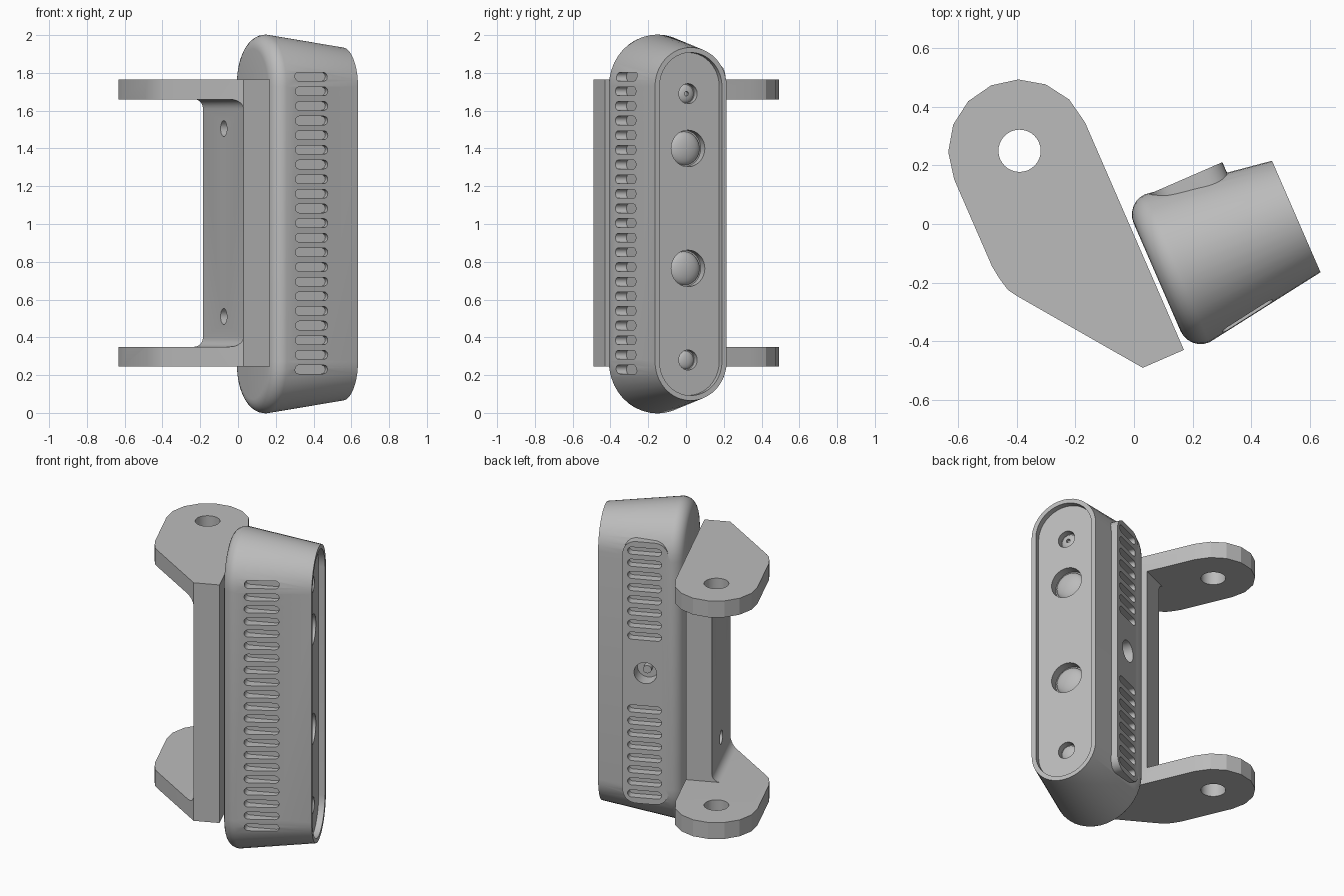
import bpy, bmesh
from math import sin, cos, pi, radians

if "Cube" in bpy.data.objects:
    bpy.data.objects.remove(bpy.data.objects["Cube"])

grey = bpy.data.materials.new("plain grey")
grey.use_nodes = True
GREY = (0.5, 0.5, 0.5, 1)
grey.diffuse_color = GREY
grey.node_tree.nodes["Principled BSDF"].inputs["Base Color"].default_value = GREY

TURN = radians(23.5)      # everything is built square, then turned about z
MID = -0.197              # middle of the housing across its width
STRAIGHT = 0.728          # half length of the housing's straight sides
PITCH = 0.0775            # vent spacing


def rounded(cx, cy, w, h, r, n=8):
    """Rounded rectangle outline; a circle or slot when r is half the width."""
    pts = []
    for k, (sx, sy) in enumerate([(1, 1), (-1, 1), (-1, -1), (1, -1)]):
        for i in range(n + 1):
            a = (k + i / n) * pi / 2
            pts.append((cx + sx * (w / 2 - r) + r * cos(a),
                        cy + sy * (h / 2 - r) + r * sin(a)))
    return pts


def circle(cx, cy, r, n=8):
    return rounded(cx, cy, 2 * r, 2 * r, r, n)


def place(axis, c, p):
    a, b = p
    return {"x": (c, a, b), "y": (a, c, b), "z": (a, b, c)}[axis]


def build(name, axis, *lofts):
    """Object made of capped lofts, each a list of (position, outline)."""
    bm = bmesh.new()
    for rings in lofts:
        loops = [[bm.verts.new(place(axis, c, p)) for p in pts] for c, pts in rings]
        for lo, hi in zip(loops, loops[1:]):
            for i in range(len(lo)):
                bm.faces.new((lo[i - 1], lo[i], hi[i], hi[i - 1]))
        bm.faces.new(loops[0])
        bm.faces.new(loops[-1])
    bmesh.ops.remove_doubles(bm, verts=bm.verts, dist=1e-5)
    bmesh.ops.recalc_face_normals(bm, faces=bm.faces)
    mesh = bpy.data.meshes.new(name)
    bm.to_mesh(mesh)
    bm.free()
    mesh.materials.append(grey)
    ob = bpy.data.objects.new(name, mesh)
    ob.rotation_euler.z = TURN
    bpy.context.collection.objects.link(ob)
    return ob


def select(ob):
    bpy.ops.object.select_all(action="DESELECT")
    ob.select_set(True)
    bpy.context.view_layer.objects.active = ob


def combine(ob, other, operation="DIFFERENCE"):
    """Apply a boolean and drop the helper."""
    bpy.context.view_layer.update()
    mod = ob.modifiers.new("cut", "BOOLEAN")
    mod.operation, mod.solver, mod.object = operation, "EXACT", other
    select(ob)
    bpy.ops.object.modifier_apply(modifier=mod.name)
    bpy.data.objects.remove(other)


def smooth(ob, angle=30):
    select(ob)
    bpy.ops.object.shade_smooth_by_angle(angle=radians(angle))


# Housing: tapered pill with a rounded back and a recessed front
def pill(r):
    return rounded(MID, 1, 2 * r, 2 * (STRAIGHT + r), r, 10)


FILLET = 0.075
rings = []
for i in range(7):
    a = i / 6 * pi / 2
    rings.append((FILLET * (1 - cos(a)), pill(0.2 + FILLET * sin(a))))
rings += [(0.517, pill(0.207)), (0.517, pill(0.18)), (0.48, pill(0.18))]
housing = build("housing", "x", rings)

# Raised flat pad on the side
pad = build("side_pad", "y", [(-0.1, rounded(0.225, 1.005, 0.27, 1.67, 0.08)),
                              (0.073, rounded(0.225, 1.005, 0.27, 1.67, 0.08))])
combine(housing, pad, "UNION")


# Vents on both sides and the socket in the pad
def vent(row, y0, y1):
    outline = rounded(0.23, 1.005 + row * PITCH, 0.2, 0.046, 0.023, 5)
    return [(y0, outline), (y1, outline)]


rows = range(-10, 11)
combine(housing, build("right_vents", "y", *[vent(k, -0.6, -0.4) for k in rows]))
combine(housing, build("left_vents", "y", *[vent(k, 0.02, 0.2) for k in rows if abs(k) > 2]))
socket = circle(0.225, 1.005, 0.067)
combine(housing, build("socket_cut", "y", [(-0.02, socket), (0.2, socket)]))

# Round openings in the front: height, radius, floor depth
OPENINGS = [(1.69, 0.053, 0.44), (1.4, 0.097, 0.425), (0.765, 0.097, 0.425), (0.28, 0.053, 0.44)]
combine(housing, build("opening_cut", "x", *[
    [(floor, circle(MID, z, r)), (0.6, circle(MID, z, r))] for z, r, floor in OPENINGS]))
smooth(housing)

# Domed lenses in the openings
for name, (z, r, floor) in zip(["top_sensor", "upper_lens", "lower_lens", "bottom_sensor"], OPENINGS):
    r *= 0.92
    steps = [i / 6 * 1.45 for i in range(7)]
    dome = [(floor - 0.005, circle(MID, z, r))]
    dome += [(floor + 0.4 * r * sin(a), circle(MID, z, r * cos(a))) for a in steps]
    lens = build(name, "x", dome)
    if name == "top_sensor":
        pin = circle(MID, z, 0.012, 4)
        combine(lens, build("pin_cut", "x", [(floor + 0.002, pin), (0.6, pin)]))
    smooth(lens, 40)

# Pin inside the side socket
pin = circle(0.225, 1.005, 0.025)
smooth(build("socket_pin", "y", [(-0.03, pin), (0.02, pin)]))

# Bracket: one outline extruded, then hollowed to leave two arms and a web
EX, EY, ER = -0.258, 0.384, 0.243
outline = [(EX + ER * cos(i * pi / 8), EY + ER * sin(i * pi / 8)) for i in range(9)]
outline += [(-0.501, 0.06), (-0.494, 0.01), (-0.483, -0.035), (-0.464, -0.065),
            (-0.168, -0.461), (-0.015, -0.461)]
bracket = build("bracket", "z", [(0.245, outline), (1.765, outline)])
gap = rounded(-0.668, 1.005, 1, 1.31, 0.05, 5)
combine(bracket, build("gap_cut", "y", [(-1, gap), (1, gap)]))
end = [(-1, 0.35), (1, 0.35), (1, 1.66), (-1, 1.66)]
combine(bracket, build("end_cut", "y", [(0.078, end), (1, end)]))
eye = circle(EX, EY, 0.072)
combine(bracket, build("eye_cut", "z", [(0, eye), (2, eye)]))
combine(bracket, build("screw_cut", "x", *[
    [(-0.3, circle(MID, z, 0.042)), (0.2, circle(MID, z, 0.042))] for z in (0.51, 1.505)]))
smooth(bracket, 20)
